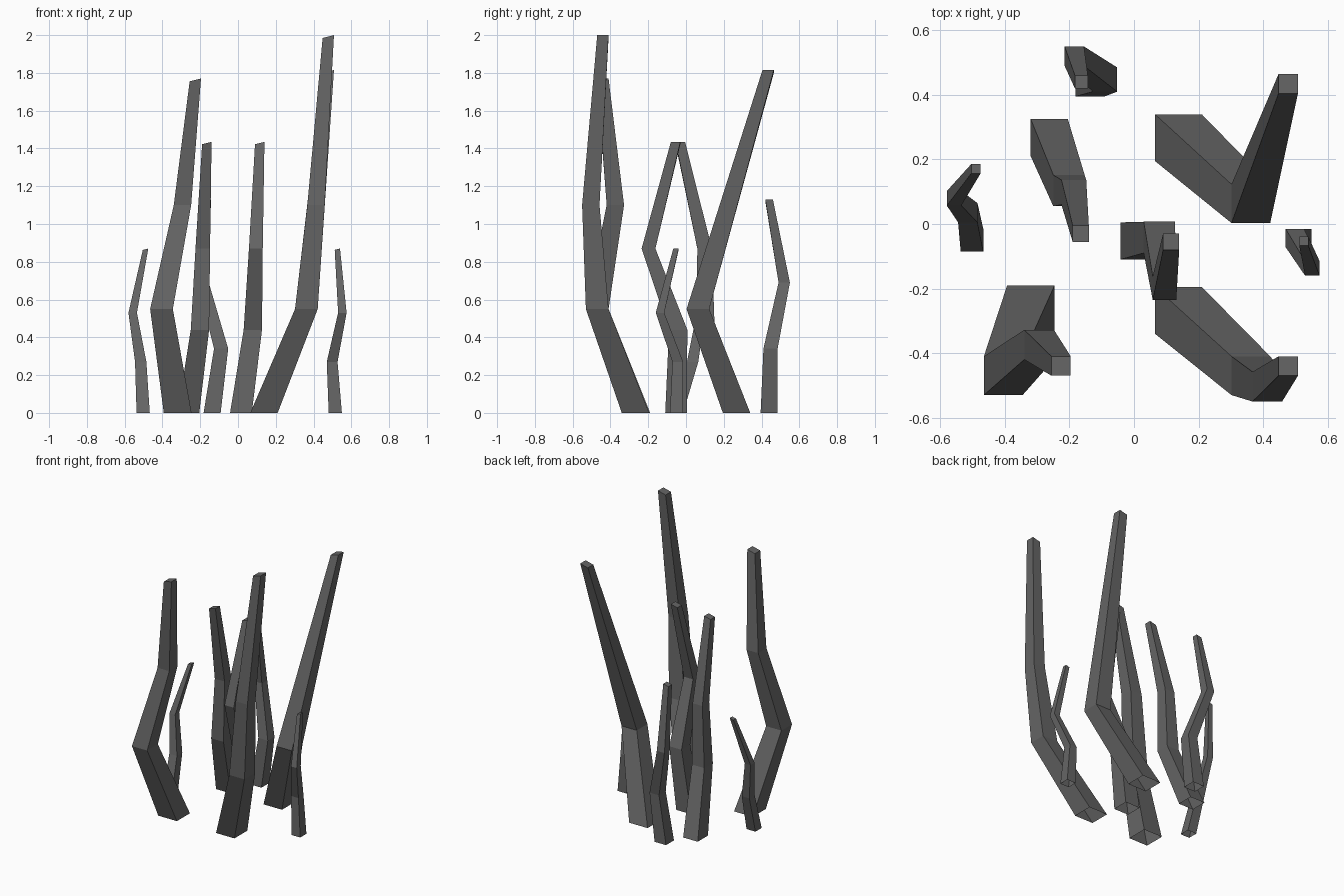
import bpy, bmesh

if "Cube" in bpy.data.objects:
    bpy.data.objects.remove(bpy.data.objects["Cube"])

# Each stalk: rings of (x_min, y_min, z, width), base to tip
STALKS = {
    "tall_stalk_front_right": [(.065, -.34, 0, .145), (.302, -.53, .55, .12),
                               (.367, -.55, 1.1, .092), (.448, -.47, 2.0, .06)],
    "tall_stalk_back_right": [(.065, .195, 0, .145), (.302, .003, .55, .12),
                              (.448, .405, 1.815, .06)],
    "tall_stalk_front_left": [(-.393, -.337, 0, .147), (-.465, -.53, .55, .12),
                              (-.34, -.42, 1.1, .092), (-.256, -.47, 1.77, .06)],
    "middle_stalk_left": [(-.32, .21, 0, .115), (-.25, .055, .44, .097),
                          (-.225, .06, .87, .077), (-.19, -.055, 1.435, .05)],
    "middle_stalk_centre": [(-.042, -.11, 0, .115), (.03, -.09, .44, .097),
                            (.058, -.235, .87, .073), (.09, -.08, 1.435, .05)],
    "middle_stalk_back": [(-.182, .395, 0, .09), (-.127, .41, .34, .075),
                          (-.215, .49, .69, .06), (-.183, .42, 1.13, .04)],
    "small_stalk_left": [(-.537, -.085, 0, .07), (-.545, .005, .27, .06),
                         (-.58, .057, .53, .045), (-.504, .157, .87, .029)],
    "small_stalk_right": [(.48, -.085, 0, .07), (.47, -.072, .27, .057),
                          (.53, -.16, .53, .045), (.512, -.067, .87, .028)],
}


def build_stalk(name, rings):
    bm = bmesh.new()
    loops = []
    for i, (x, y, z, w) in enumerate(rings):
        # the tip slopes slightly down towards -x
        drop = .25 * w if i == len(rings) - 1 else 0
        loops.append([bm.verts.new((x, y, z - drop)), bm.verts.new((x + w, y, z)),
                      bm.verts.new((x + w, y + w, z)), bm.verts.new((x, y + w, z - drop))])
    # side walls
    for a, b in zip(loops, loops[1:]):
        for k in range(4):
            n = (k + 1) % 4
            bm.faces.new((a[k], a[n], b[n], b[k]))
    # tip cap; the base stays open
    bm.faces.new(loops[-1])
    mesh = bpy.data.meshes.new(name)
    bm.to_mesh(mesh)
    bm.free()
    bpy.context.collection.objects.link(bpy.data.objects.new(name, mesh))


# Dark grey, flat-shaded stalks
mat = bpy.data.materials.new("dark_grey")
mat.diffuse_color = (.13, .13, .13, 1)
mat.use_nodes = True
mat.node_tree.nodes["Principled BSDF"].inputs["Base Color"].default_value = mat.diffuse_color
for name, rings in STALKS.items():
    build_stalk(name, rings)
    bpy.data.meshes[name].materials.append(mat)
